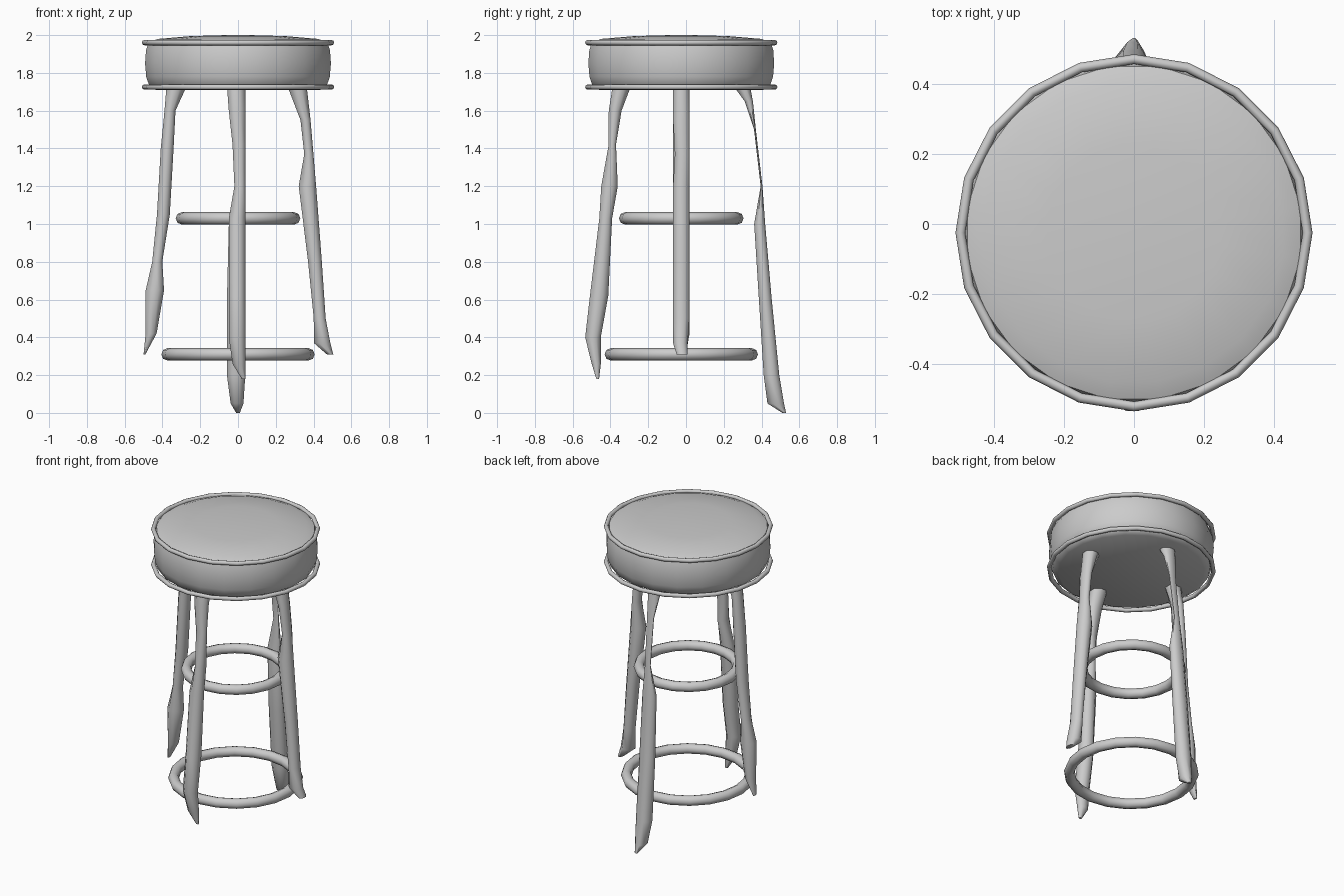
import bpy, bmesh, math

cube = bpy.data.objects.get("Cube")
if cube:
    bpy.data.objects.remove(cube)

grey = bpy.data.materials.new("grey")
grey.use_nodes = True
tone = (0.6, 0.6, 0.6, 1)
grey.diffuse_color = tone
grey.node_tree.nodes["Principled BSDF"].inputs["Base Color"].default_value = tone

CENTRE_Y = -0.025


def loft(name, rings, sharp_angle):
    """Skin a list of equal-sized point rings and cap both ends."""
    bm = bmesh.new()
    loops = [[bm.verts.new(p) for p in ring] for ring in rings]
    n = len(loops[0])
    for a, b in zip(loops, loops[1:]):
        for i in range(n):
            j = (i + 1) % n
            bm.faces.new((a[i], a[j], b[j], b[i]))
    bm.faces.new(loops[0])
    bm.faces.new(loops[-1])
    bmesh.ops.recalc_face_normals(bm, faces=bm.faces)
    mesh = bpy.data.meshes.new(name)
    bm.to_mesh(mesh)
    bm.free()
    obj = bpy.data.objects.new(name, mesh)
    bpy.context.collection.objects.link(obj)
    finish(obj, name, sharp_angle)


def finish(obj, name, sharp_angle):
    obj.name = name
    obj.data.materials.append(grey)
    bpy.ops.object.select_all(action='DESELECT')
    obj.select_set(True)
    bpy.context.view_layer.objects.active = obj
    bpy.ops.object.shade_smooth_by_angle(angle=math.radians(sharp_angle))


def ellipse(cx, cy, z, rx, ry, sides):
    turns = [math.tau * (i + 0.5) / sides for i in range(sides)]
    return [(cx + rx * math.cos(t), cy + ry * math.sin(t), z) for t in turns]


def hoop(name, z, radius, thickness, segments):
    bpy.ops.mesh.primitive_torus_add(
        location=(0, CENTRE_Y, z), major_radius=radius, minor_radius=thickness,
        major_segments=segments, minor_segments=8)
    finish(bpy.context.object, name, 60)


# Padded seat with bulging sides and a slightly domed top
seat_profile = [(0.44, 1.71), (0.475, 1.73), (0.492, 1.78), (0.498, 1.85),
                (0.493, 1.92), (0.48, 1.96), (0.43, 1.98), (0.25, 1.995), (0.06, 2.0)]
loft("seat", [ellipse(0, CENTRE_Y, z, r, r, 20) for r, z in seat_profile], 50)

# Piping around the seat, and the two foot hoops
hoop("upper_piping", 1.96, 0.495, 0.014, 20)
hoop("lower_piping", 1.725, 0.495, 0.014, 20)
hoop("upper_foot_hoop", 1.03, 0.297, 0.033, 20)
hoop("lower_foot_hoop", 0.31, 0.373, 0.033, 20)


def leg(name, dx, dy, rows):
    """Rows: height, inner and outer reach, sideways low and high edge."""
    rings = []
    for z, inner, outer, low, high in rows:
        reach, side = (inner + outer) / 2, (low + high) / 2
        deep, wide = (outer - inner) / 2, (high - low) / 2
        rx, ry = (deep, wide) if dx else (wide, deep)
        cx, cy = (dx * reach, side) if dx else (side, dy * reach)
        rings.append(ellipse(cx, cy, z, rx * 1.05, ry * 1.05, 8))
    loft(name, rings, 60)


# Splayed, dented legs with torn pointed feet
leg("front_leg", 0, -1, [
    (1.73, 0.29, 0.39, -0.06, 0.04), (1.6, 0.34, 0.41, -0.05, 0.04),
    (1.42, 0.37, 0.41, -0.03, 0.04), (1.2, 0.36, 0.45, -0.02, 0.04),
    (1.03, 0.39, 0.46, -0.05, 0.04), (0.62, 0.41, 0.51, -0.05, 0.04),
    (0.4, 0.45, 0.535, -0.05, 0.04), (0.26, 0.45, 0.5, -0.03, 0.04),
    (0.18, 0.46, 0.475, 0.02, 0.04)])
leg("back_leg", 0, 1, [
    (1.73, 0.25, 0.34, -0.06, 0.04), (1.65, 0.31, 0.355, -0.04, 0.04),
    (1.5, 0.36, 0.37, -0.02, 0.03), (1.2, 0.395, 0.405, -0.02, 0.02),
    (1.0, 0.36, 0.42, -0.05, 0.04), (0.6, 0.385, 0.455, -0.06, 0.04),
    (0.2, 0.41, 0.495, -0.06, 0.04), (0.05, 0.43, 0.52, -0.04, 0.03),
    (0, 0.51, 0.53, -0.01, 0.01)])
leg("left_leg", 1, 0, [
    (1.73, 0.26, 0.365, -0.07, 0.02), (1.55, 0.33, 0.385, -0.07, 0.02),
    (1.37, 0.35, 0.4, -0.06, 0.02), (1.2, 0.32, 0.415, -0.07, 0.02),
    (0.8, 0.37, 0.445, -0.07, 0.02), (0.5, 0.4, 0.465, -0.07, 0.02),
    (0.37, 0.4, 0.49, -0.07, 0.01), (0.31, 0.47, 0.505, -0.05, 0.01)])
leg("right_leg", -1, 0, [
    (1.73, 0.27, 0.38, -0.07, 0.02), (1.6, 0.33, 0.39, -0.07, 0.02),
    (1.4, 0.34, 0.41, -0.07, 0.02), (1.05, 0.36, 0.43, -0.07, 0.02),
    (0.8, 0.4, 0.455, -0.06, 0.02), (0.65, 0.39, 0.49, -0.07, 0.02),
    (0.42, 0.43, 0.49, -0.06, 0.02), (0.31, 0.49, 0.5, -0.03, 0)])
